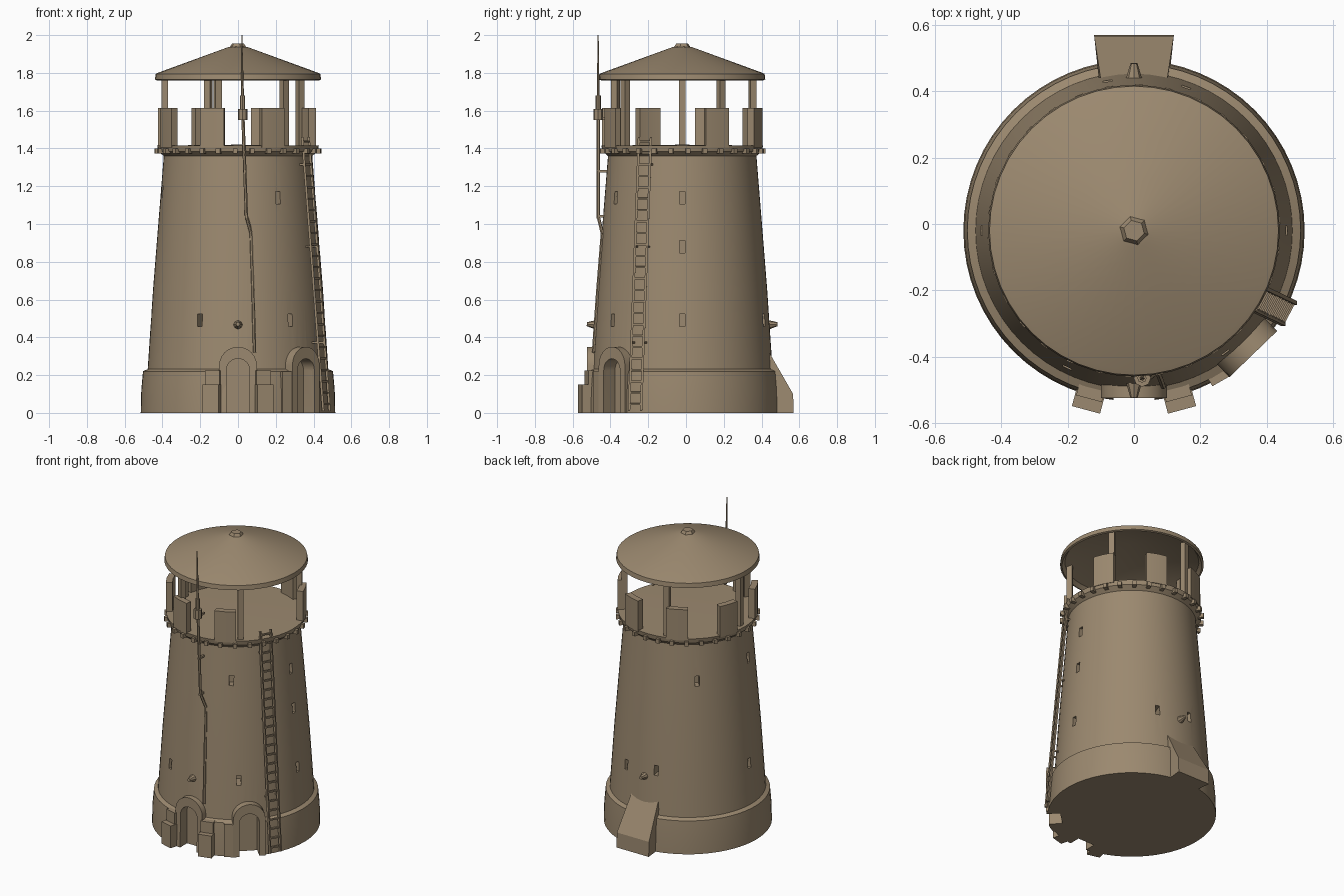
import bpy, bmesh
from math import sin, cos, pi, radians
from mathutils import Vector

if "Cube" in bpy.data.objects:
    bpy.data.objects.remove(bpy.data.objects["Cube"])

STONE = bpy.data.materials.new("weathered_stone")
STONE.use_nodes = True
STONE.diffuse_color = (0.33, 0.25, 0.16, 1)
STONE.node_tree.nodes["Principled BSDF"].inputs["Base Color"].default_value = (0.33, 0.25, 0.16, 1)
CENTRE_Y = -0.02


def pt(az, r, s=0.0, z=0.0):
    """Point from azimuth, outward distance, sideways offset and height."""
    a = radians(az)
    return Vector((r * cos(a) - s * sin(a), r * sin(a) + s * cos(a), z))


def loft(bm, loop_a, loop_b):
    a = [bm.verts.new(p) for p in loop_a]
    b = [bm.verts.new(p) for p in loop_b]
    n = len(a)
    for i in range(n):
        j = (i + 1) % n
        bm.faces.new((a[i], a[j], b[j], b[i]))
    bm.faces.new(a[::-1])
    bm.faces.new(b)


def prism(bm, outline, az, r0, r1):
    """Extrude a (sideways, height) outline outward from the axis."""
    loft(bm, [pt(az, r0, s, z) for s, z in outline], [pt(az, r1, s, z) for s, z in outline])


def block(bm, az, r0, r1, half, z0, z1):
    prism(bm, [(-half, z0), (half, z0), (half, z1), (-half, z1)], az, r0, r1)


def rod(bm, p, q, radius, sides=6, tip=1.0):
    p, q = Vector(p), Vector(q)
    d = (q - p).normalized()
    u = d.orthogonal().normalized()
    v = d.cross(u)
    ring = [u * cos(2 * pi * i / sides) + v * sin(2 * pi * i / sides) for i in range(sides)]
    loft(bm, [p + o * radius for o in ring], [q + o * radius * tip for o in ring])


def revolve(bm, profile, a0=0, a1=360, steps=48):
    """Turn a closed (radius, height) profile; partial turns are capped."""
    full = a1 - a0 >= 360
    rings = [[bm.verts.new(pt(a0 + (a1 - a0) * k / steps, r, 0, z)) for r, z in profile]
             for k in range(steps if full else steps + 1)]
    n = len(profile)
    for k in range(steps):
        a, b = rings[k], rings[(k + 1) % len(rings)]
        for i in range(n):
            j = (i + 1) % n
            if profile[i][0] + profile[j][0] > 0:
                bm.faces.new((a[i], b[i], b[j], a[j]))
    if not full:
        bm.faces.new(rings[0])
        bm.faces.new(rings[-1][::-1])


def arc_block(bm, a0, a1, r0, r1, z0, z1):
    revolve(bm, [(r0, z0), (r1, z0), (r1, z1), (r0, z1)], a0, a1, max(2, int((a1 - a0) / 7)))


def make(name, bm, cutter=None, smooth=True):
    bmesh.ops.remove_doubles(bm, verts=bm.verts, dist=1e-5)
    bmesh.ops.recalc_face_normals(bm, faces=bm.faces)
    mesh = bpy.data.meshes.new(name)
    bm.to_mesh(mesh)
    bm.free()
    mesh.materials.append(STONE)
    ob = bpy.data.objects.new(name, mesh)
    ob.location.y = CENTRE_Y
    bpy.context.collection.objects.link(ob)
    if cutter:
        mod = ob.modifiers.new("openings", 'BOOLEAN')
        mod.object, mod.operation, mod.solver = cutter, 'DIFFERENCE', 'EXACT'
        bpy.context.view_layer.update()
        done = bpy.data.meshes.new_from_object(ob.evaluated_get(bpy.context.evaluated_depsgraph_get()))
        ob.modifiers.clear()
        ob.data = done
    if smooth:
        bpy.ops.object.select_all(action='DESELECT')
        ob.select_set(True)
        bpy.context.view_layer.objects.active = ob
        bpy.ops.object.shade_smooth_by_angle(angle=radians(35))
    return ob


def arch(half, spring, base=0.0):
    top = [(half * cos(pi * i / 12), spring + half * sin(pi * i / 12)) for i in range(13)]
    return [(half, base)] + top + [(-half, base)]


DOORS = (-90, -46)
PILASTERS = [26 + 45 * k for k in range(7)]

# Cutters for doorways, windows and arrow slits
bm = bmesh.new()
for az in DOORS:
    prism(bm, arch(0.062, 0.225, -0.05), az, 0.435, 0.7)
for az, z in [(-59, 1.14), (244, 0.49), (-53, 0.49), (0, 1.14), (0, 0.88), (0, 0.49),
              (133, 1.12), (190, 1.17), (100, 0.52), (70, 0.49), (180, 0.5)]:
    block(bm, az, 0.36, 0.6, 0.014, z - 0.033, z + 0.033)
wall_cutter = make("wall_cutter", bm, smooth=False)
bm = bmesh.new()
for az in PILASTERS:
    for off in (-16, 16):
        block(bm, az + off, 0.33, 0.5, 0.009, 1.485, 1.55)
slit_cutter = make("slit_cutter", bm, smooth=False)
for ob in (wall_cutter, slit_cutter):
    ob.hide_render = True
    ob.hide_viewport = False

# Tapered tower with plinth and ledge
bm = bmesh.new()
revolve(bm, [(0, 0), (0.515, 0), (0.512, 0.12), (0.503, 0.22), (0.478, 0.232), (0.45, 0.65),
             (0.418, 1.05), (0.393, 1.36), (0.422, 1.385), (0.428, 1.415), (0, 1.42)], steps=64)
make("tower_wall", bm, wall_cutter)

# Parapet wall, with a gap for the ladder and a low gap at the back
bm = bmesh.new()
for a0, a1, top in [(-13, 141, 1.61), (141, 152, 1.52), (152, 325, 1.61), (325, 347, 1.46)]:
    arc_block(bm, a0, a1, 0.372, 0.415, 1.4, top)
bmesh.ops.recalc_face_normals(bm, faces=bm.faces)
make("parapet", bm, slit_cutter)
bm = bmesh.new()
for az in PILASTERS:
    arc_block(bm, az - 9, az + 9, 0.39, 0.431, 1.405, 1.613)
make("parapet_pilasters", bm)

# Corbels under the ledge
bm = bmesh.new()
for k in range(30):
    block(bm, 12 * k + 4, 0.38, 0.442, 0.012, 1.372, 1.4)
make("corbels", bm, smooth=False)

# Roof posts
bm = bmesh.new()
for az in (180, 246, 309, 32, 106):
    block(bm, az, 0.37, 0.405, 0.018, 1.4, 1.802)
make("roof_posts", bm, smooth=False)

# Hollow conical roof and cap
bm = bmesh.new()
revolve(bm, [(0, 1.943), (0.05, 1.937), (0.42, 1.802), (0.436, 1.795), (0.44, 1.765),
             (0.428, 1.76), (0.41, 1.785), (0, 1.92)], steps=48)
make("roof", bm)
bm = bmesh.new()
rod(bm, (0, 0, 1.925), (0, 0, 1.956), 0.053, 6, 0.6)
make("roof_cap", bm, smooth=False)

# Door surrounds
bm = bmesh.new()
for az, reach in zip(DOORS, (0.505, 0.518)):
    prism(bm, arch(0.1, 0.25) + arch(0.062, 0.225)[::-1], az, 0.42, reach)
make("door_surrounds", bm)

# Stub walls beside the front door
bm = bmesh.new()
for az, top in ((255, 0.15), (285, 0.15)):
    block(bm, az, 0.43, 0.56, 0.044, 0, top)
    block(bm, az, 0.43, 0.525, 0.04, 0, top + 0.075)
block(bm, -60, 0.43, 0.525, 0.03, 0, 0.22)
make("door_side_walls", bm, smooth=False)

# Sloping back buttress
bm = bmesh.new()
side = [(0.4, 0), (0.59, 0), (0.587, 0.1), (0.455, 0.33), (0.4, 0.36)]
loft(bm, *[[pt(90, r, sign * (0.12 if r > 0.5 else 0.1), z) for r, z in side] for sign in (-1, 1)])
make("back_buttress", bm, smooth=False)

# Wall lamps over the door and the buttress
bm = bmesh.new()
for az in (90, 270):
    rod(bm, pt(az, 0.44, 0, 0.465), pt(az, 0.505, 0, 0.47), 0.03, 8, 0.35)
make("wall_lamps", bm)

# Ladder
bm = bmesh.new()
foot, head = Vector((0.468, -0.25, 0.01)), Vector((0.357, -0.197, 1.46))
across = pt(-28, 0, 0.036)
for sign in (-1, 1):
    rod(bm, foot + across * sign, head + across * sign, 0.009, 4)
for k in range(24):
    p = foot.lerp(head, (k + 0.6) / 24)
    rod(bm, p - across, p + across, 0.007, 4)
for t in (0.25, 0.6, 0.9):
    p = foot.lerp(head, t)
    for sign in (-1, 1):
        rod(bm, p + across * sign, p + across * sign - pt(-28, 0.05), 0.006, 4)
make("ladder", bm, smooth=False)

# Antenna mast with brackets and a cable down the wall
bm = bmesh.new()
mast_y = -0.445
rod(bm, (0.045, mast_y, 1.03), (0.025, mast_y, 1.6), 0.009)
rod(bm, (0.025, mast_y, 1.6), (0.02, mast_y, 2.0), 0.009, 6, 0.3)
rod(bm, (0.025, mast_y, 1.55), (0.025, mast_y, 1.61), 0.026, 8)
rod(bm, (0.024, mast_y, 1.61), (0.024, mast_y, 1.68), 0.014, 8)
for x, z in ((0.026, 1.56), (0.032, 1.38), (0.036, 1.28), (0.044, 1.04)):
    rod(bm, (x, mast_y - 0.01, z), (x, -0.38, z), 0.009, 4)
make("antenna_mast", bm)
bm = bmesh.new()
path = [(0.045, mast_y, 1.04), (0.07, -0.423, 0.95), (0.08, -0.447, 0.65), (0.088, -0.47, 0.32)]
for p, q in zip(path, path[1:]):
    rod(bm, p, q, 0.009)
make("antenna_cable", bm)

for ob in (wall_cutter, slit_cutter):
    bpy.data.objects.remove(ob)
